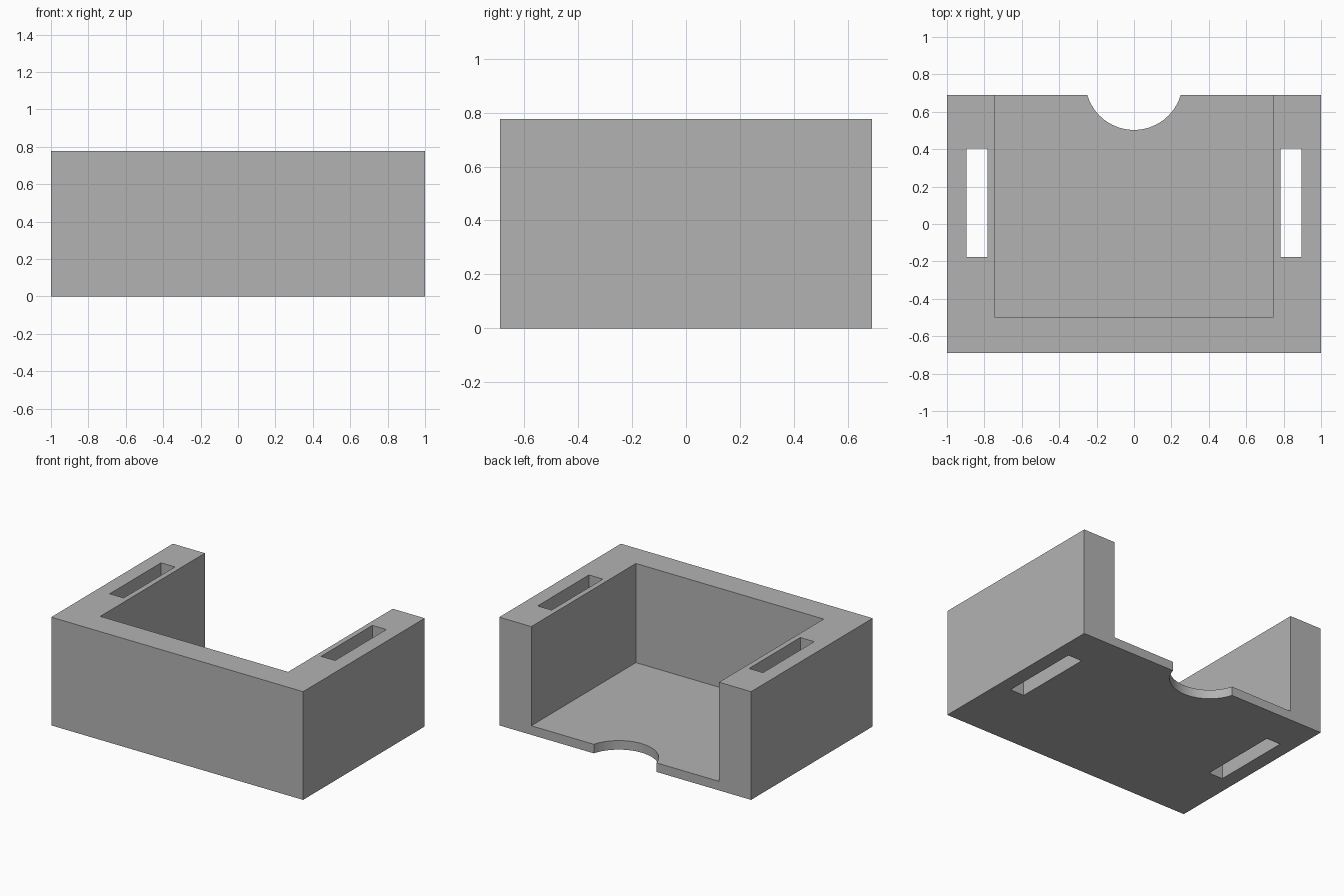
import bpy

# Remove the default cube
default = bpy.data.objects.get("Cube")
if default:
    bpy.data.objects.remove(default, do_unlink=True)

HEIGHT, DEPTH, FLOOR = 0.777, 0.69, 0.065

# Single matte grey
grey = bpy.data.materials.new("plain_grey")
grey.use_nodes = True
colour = (0.45, 0.45, 0.45, 1)
grey.diffuse_color = colour
grey.node_tree.nodes["Principled BSDF"].inputs["Base Color"].default_value = colour


def box(name, low, high):
    """Box spanning two opposite corners."""
    bpy.ops.mesh.primitive_cube_add(size=1)
    obj = bpy.context.object
    obj.name = name
    obj.location = [(a + b) / 2 for a, b in zip(low, high)]
    obj.scale = [b - a for a, b in zip(low, high)]
    bpy.ops.object.transform_apply(location=True, rotation=False, scale=True)
    obj.data.materials.append(grey)
    return obj


# Solid block of the holder
holder = box("holder_body", (-1, -DEPTH, 0), (1, DEPTH, HEIGHT))

# Pocket open to the top and back
cutters = [box("pocket_cutter", (-0.746, -0.497, FLOOR), (0.746, 1, 1))]

# Strap slots through both side walls
for side, name in ((-1, "right"), (1, "left")):
    x_low, x_high = sorted((side * 0.784, side * 0.895))
    cutters.append(box(name + "_slot_cutter", (x_low, -0.177, -0.2), (x_high, 0.405, 1)))

# Round finger notch in the back edge of the floor
bpy.ops.mesh.primitive_cylinder_add(vertices=96, radius=0.26, depth=0.6,
                                    location=(0, 0.763, 0))
notch = bpy.context.object
notch.name = "notch_cutter"
notch.data.materials.append(grey)
cutters.append(notch)

# Cut each shape, then drop the cutters
bpy.context.view_layer.objects.active = holder
for cutter in cutters:
    cut = holder.modifiers.new(cutter.name, "BOOLEAN")
    cut.operation = "DIFFERENCE"
    cut.solver = "EXACT"
    cut.object = cutter
    bpy.ops.object.modifier_apply(modifier=cut.name)
    bpy.data.objects.remove(cutter, do_unlink=True)

# Smooth only the curved notch
bpy.ops.object.select_all(action="DESELECT")
holder.select_set(True)
bpy.ops.object.shade_smooth_by_angle()
